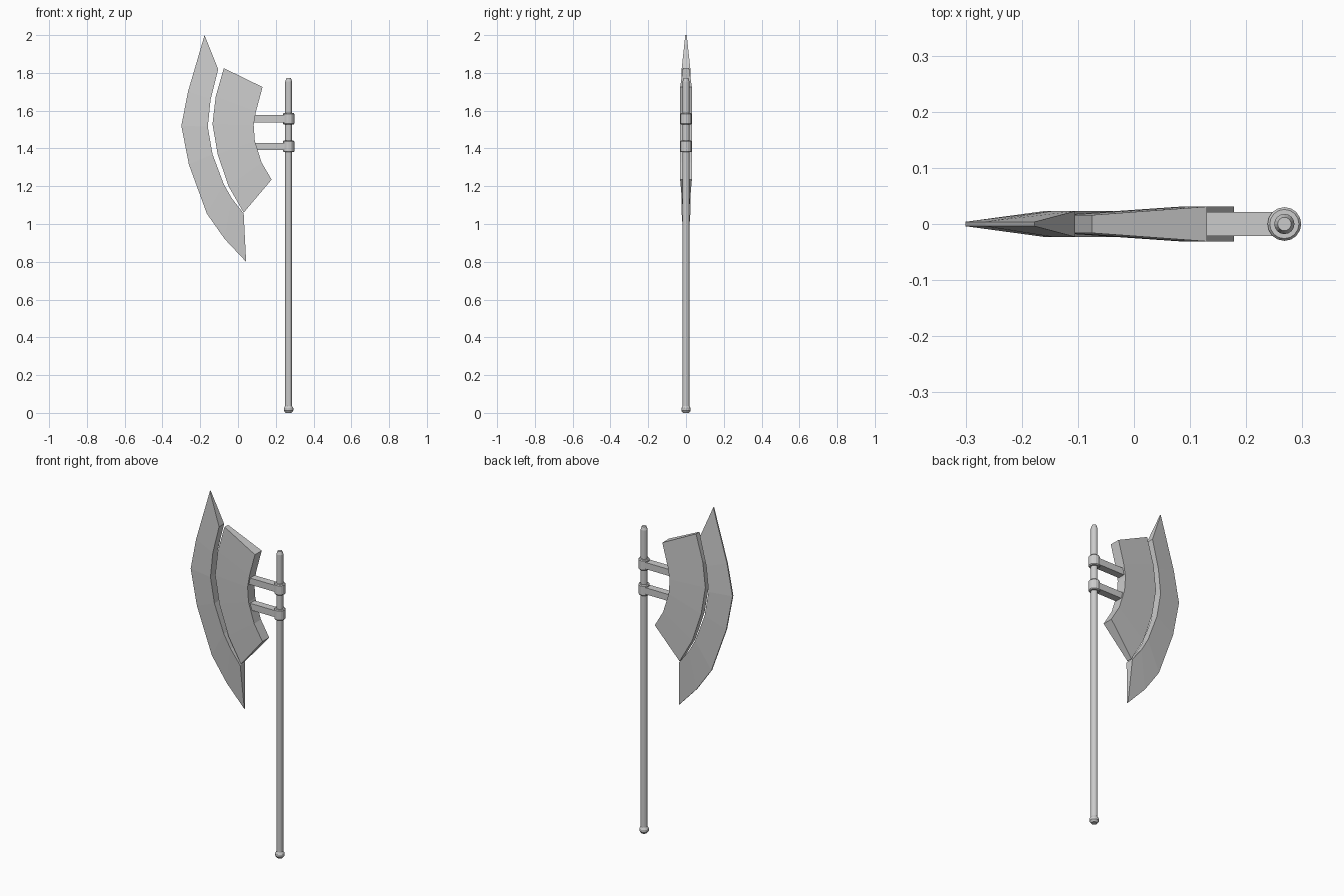
import bpy, bmesh, math

if "Cube" in bpy.data.objects:
    bpy.data.objects.remove(bpy.data.objects["Cube"])

POLE_X = 0.268


def finish(name, bm):
    bmesh.ops.recalc_face_normals(bm, faces=bm.faces)
    mesh = bpy.data.meshes.new(name)
    bm.to_mesh(mesh)
    bm.free()
    obj = bpy.data.objects.new(name, mesh)
    bpy.context.collection.objects.link(obj)
    return obj


def blade(name, left, right, t_left, t_right):
    """Tapered plate between two matching edge curves (x, z)."""
    bm = bmesh.new()
    rings = []
    for (lx, lz), (rx, rz) in zip(left, right):
        rings.append([bm.verts.new(p) for p in (
            (lx, -t_left, lz), (rx, -t_right, rz),
            (rx, t_right, rz), (lx, t_left, lz))])
    for a, b in zip(rings, rings[1:]):
        for i in range(4):
            j = (i + 1) % 4
            bm.faces.new((a[i], a[j], b[j], b[i]))
    bm.faces.new(rings[0])
    bm.faces.new(rings[-1])
    return finish(name, bm)


def turned(name, profile, sides=16):
    """Lathe a (radius, z) profile around the pole axis."""
    bm = bmesh.new()
    rings = []
    for r, z in profile:
        rings.append([bm.verts.new((POLE_X + r * math.cos(2 * math.pi * k / sides),
                                    r * math.sin(2 * math.pi * k / sides), z))
                      for k in range(sides)])
    for a, b in zip(rings, rings[1:]):
        for i in range(sides):
            j = (i + 1) % sides
            bm.faces.new((a[i], a[j], b[j], b[i]))
    bm.faces.new(rings[0])
    bm.faces.new(rings[-1])
    return finish(name, bm)


def box(name, x0, x1, half_y, z0, z1):
    bm = bmesh.new()
    bmesh.ops.create_cube(bm, size=1)
    bmesh.ops.scale(bm, vec=(x1 - x0, 2 * half_y, z1 - z0), verts=bm.verts)
    bmesh.ops.translate(bm, vec=((x0 + x1) / 2, 0, (z0 + z1) / 2), verts=bm.verts)
    return finish(name, bm)


# Outer crescent with sharpened left edge
blade("cutting_edge",
      [(-.177, 2.0), (-.265, 1.70), (-.30, 1.52), (-.26, 1.315),
       (-.165, 1.055), (-.07, .92), (.043, .80)],
      [(-.105, 1.82), (-.145, 1.66), (-.16, 1.515), (-.135, 1.37),
       (-.075, 1.21), (-.032, 1.135), (.03, 1.055)],
      0.004, 0.023)

# Inner blade body, thicker toward the pole
blade("blade_body",
      [(-.075, 1.825), (-.118, 1.675), (-.135, 1.53), (-.108, 1.37),
       (-.05, 1.2), (.03, 1.06)],
      [(.13, 1.725), (.095, 1.595), (.083, 1.525), (.089, 1.44),
       (.125, 1.325), (.178, 1.235)],
      0.016, 0.031)

# Pole with chamfered top and pommel
turned("pole", [(.018, .02), (.018, 1.755), (.012, 1.773)])
turned("pommel", [(.016, 0), (.025, .012), (.025, .025), (.018, .037)])

# Two brackets: collar around the pole plus arm to the blade
for label, z in (("upper", 1.557), ("lower", 1.411)):
    turned(label + "_collar", [(.026, z - .031), (.030, z - .026),
                               (.030, z + .026), (.026, z + .031)])
    box(label + "_arm", .075, POLE_X, .021, z - .019, z + .019)
